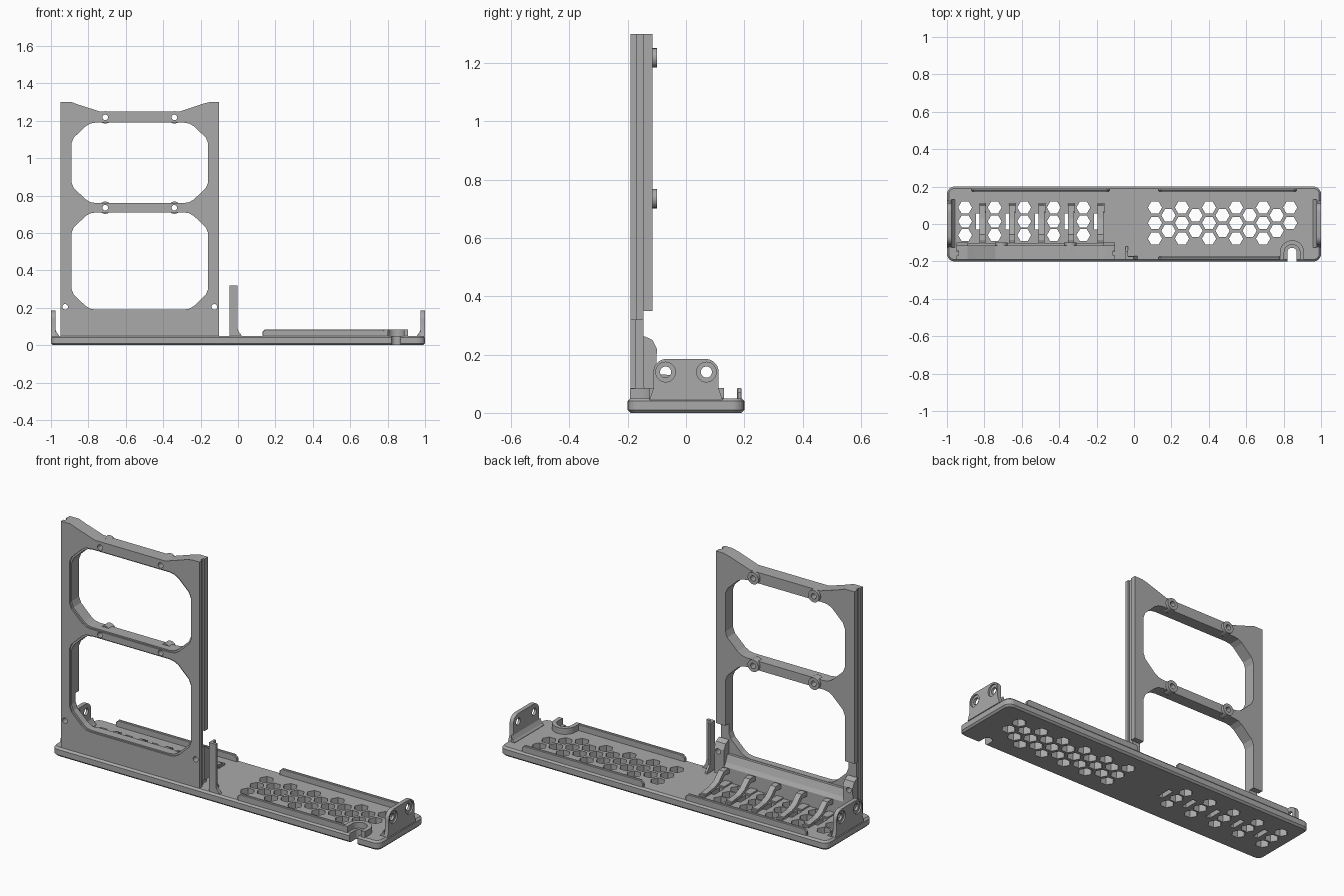
import bpy, bmesh, math
from mathutils import Vector, Matrix

if "Cube" in bpy.data.objects:
    bpy.data.objects.remove(bpy.data.objects["Cube"])

GREY = (0.40, 0.40, 0.40, 1)
grey = bpy.data.materials.new("matte grey")
grey.use_nodes = True
grey.diffuse_color = GREY
grey.node_tree.nodes["Principled BSDF"].inputs["Base Color"].default_value = GREY

# Each axis maps a 2D outline (u, v) and a depth d into the model's space
AXES = {"x": lambda u, v, d: (d, u, v),
        "y": lambda u, v, d: (u, d, v),
        "z": lambda u, v, d: (u, v, d)}


def prism(bm, axis, outline, lo, hi):
    place = AXES[axis]
    a = [bm.verts.new(place(u, v, lo)) for u, v in outline]
    b = [bm.verts.new(place(u, v, hi)) for u, v in outline]
    faces = [bm.faces.new(a), bm.faces.new(b)]
    n = len(a)
    for i in range(n):
        j = (i + 1) % n
        faces.append(bm.faces.new((a[i], a[j], b[j], b[i])))
    bmesh.ops.recalc_face_normals(bm, faces=faces)


def make(name, axis, parts, bevel=0):
    """Object from (outline, low, high) prisms along one axis."""
    bm = bmesh.new()
    for outline, lo, hi in parts:
        prism(bm, axis, outline, lo, hi)
    me = bpy.data.meshes.new(name)
    bm.to_mesh(me)
    bm.free()
    me.materials.append(grey)
    ob = bpy.data.objects.new(name, me)
    bpy.context.collection.objects.link(ob)
    if bevel:
        mod = ob.modifiers.new("bevel", "BEVEL")
        mod.width, mod.segments, mod.limit_method = bevel, 1, "ANGLE"
        mod.angle_limit = math.radians(50)
    return ob


def carve(ob, *cutters):
    """Cut the shapes out of the object and discard them."""
    for c in cutters:
        mod = ob.modifiers.new("cut", "BOOLEAN")
        mod.operation, mod.object, mod.solver = "DIFFERENCE", c, "EXACT"
    bpy.context.view_layer.update()
    done = ob.evaluated_get(bpy.context.evaluated_depsgraph_get())
    me = bpy.data.meshes.new_from_object(done)
    ob.modifiers.clear()
    ob.data = me
    for c in cutters:
        bpy.data.objects.remove(c)
    return ob


def smooth(ob):
    bpy.ops.object.select_all(action="DESELECT")
    ob.select_set(True)
    bpy.context.view_layer.objects.active = ob
    bpy.ops.object.shade_smooth_by_angle(angle=math.radians(30))


def ngon(u, v, r, n=24, start=0, sweep=math.tau):
    steps = n if sweep == math.tau else n - 1
    return [(u + r * math.cos(start + sweep * i / steps),
             v + r * math.sin(start + sweep * i / steps)) for i in range(n)]


def rect(u0, u1, v0, v1):
    return [(u0, v0), (u1, v0), (u1, v1), (u0, v1)]


def rounded(u0, u1, v0, v1, r, n=7):
    corners = [(u1 - r, v1 - r), (u0 + r, v1 - r), (u0 + r, v0 + r), (u1 - r, v0 + r)]
    return [p for k, (u, v) in enumerate(corners)
            for p in ngon(u, v, r, n, k * math.pi / 2, math.pi / 2)]


# Base plate with vent holes, clip slots and a cable notch
plate = make("base_plate", "z", [(rounded(-1, 1, -0.2, 0.2, 0.04), 0, 0.05)], 0.01)
vents = []
for col in range(11):
    rows = (0.088, 0.005, -0.078) if col % 2 == 0 else (0.046, -0.036)
    for y in rows[:2] if col == 10 else rows:
        vents.append((ngon(0.112 + 0.0723 * col, y, 0.038, 6), -0.1, 0.1))
clip_x = [-0.83 + 0.158 * i for i in range(5)]
for x in clip_x:
    for y in (0.088, 0.014, -0.06):
        vents.append((ngon(x - 0.073, y, 0.037, 6), -0.1, 0.1))
    vents.append((rect(x - 0.015, x + 0.013, -0.03, 0.056), -0.1, 0.1))
NX, NY = 0.845, -0.152
notch = ngon(NX, NY, 0.025, 12, 0, math.pi) + [(NX - 0.025, -0.3), (NX + 0.025, -0.3)]
carve(plate, make("vent_cutter", "z", vents),
      make("notch_cutter", "z", [(notch, -0.1, 0.2)]))

# Raised collar around the cable notch
collar = (ngon(NX, NY, 0.065, 16, 0, math.pi) + [(NX - 0.065, -0.192), (NX - 0.042, -0.192)]
          + ngon(NX, NY, 0.042, 16, math.pi, -math.pi) + [(NX + 0.042, -0.192), (NX + 0.065, -0.192)])
smooth(make("notch_collar", "z", [(collar, 0.045, 0.083)]))

# Thin upright lips along the long edges
def lip(x0, x1):
    return [(x0, 0.045), (x1, 0.045), (x1, 0.07), (x1 - 0.015, 0.085),
            (x0 + 0.015, 0.085), (x0, 0.07)]


make("rear_lips", "y", [(lip(0.13, 0.87), 0.175, 0.191),
                        (lip(-0.87, -0.13), 0.175, 0.191)], 0.003)
make("front_lip", "y", [(lip(0.13, 0.79), -0.191, -0.175)], 0.003)

# End brackets with two countersunk screw holes each
half = [(0.125, 0.045), (0.122, 0.055), (0.112, 0.085)] + ngon(0.067, 0.14, 0.045, 8, 0, math.pi / 2)
ear = half + [(-y, z) for y, z in reversed(half)]
for side, name in ((1, "left"), (-1, "right")):
    def span(a, b):
        return min(side * a, side * b), max(side * a, side * b)
    bracket = make(name + "_end_bracket", "x", [(ear, *span(0.976, 0.999))])
    holes = [(ngon(y, 0.14, 0.019), *span(0.9, 1.1)) for y in (-0.07, 0.07)]
    sinks = [(ngon(y, 0.14, 0.034), *span(0.99, 1.1)) for y in (-0.07, 0.07)]
    smooth(carve(bracket, make("hole_cutter", "x", holes), make("sink_cutter", "x", sinks)))
    fillet = [(side * x, z) for x, z in ((0.978, 0.045), (0.955, 0.045), (0.956, 0.052),
                                        (0.964, 0.06), (0.978, 0.085))]
    make(name + "_bracket_fillet", "y", [(fillet, -0.125, 0.13)])

# Upright frame with two large windows
XL, XR = -0.948, -0.102
outline = [(XL, 0.045), (XR, 0.045), (XR, 1.3), (-0.15, 1.3), (-0.19, 1.29), (-0.31, 1.25),
           (-0.74, 1.25), (-0.85, 1.285), (-0.89, 1.3), (XL, 1.3)]


def window(z0, z1, grow=0):
    cx, cz, hx, hz = -0.525, (z0 + z1) / 2, 0.365 + grow, (z1 - z0) / 2 + grow
    q = [(hx, hz - 0.11), (hx - 0.012, hz - 0.08), (hx - 0.075, hz - 0.02),
         (hx - 0.1, hz - 0.005), (hx - 0.13, hz)]
    loop = q + [(-x, z) for x, z in reversed(q)]
    loop += [(-x, -z) for x, z in loop]
    return [(cx + x, cz + z) for x, z in loop]


frame = make("upright_frame", "y", [(outline, -0.19, -0.115)])
openings = [window(0.19, 0.71), window(0.76, 1.19)]
boss_at = [(x, z) for x in (-0.71, -0.34) for z in (0.735, 1.218)]
lug_at = [(-0.924, 0.205), (-0.126, 0.205)]
screw = [(ngon(x, z, 0.015, 16), -0.3, 0) for x, z in boss_at + lug_at]
carve(frame,
      make("window_cutter", "y", [(o, -0.3, 0) for o in openings]),
      make("rim_cutter", "y", [(window(0.19, 0.71, 0.007), -0.3, -0.182),
                               (window(0.76, 1.19, 0.007), -0.3, -0.182)]),
      make("screw_cutter", "y", screw),
      make("groove_cutter", "z", [(rect(x - 0.009, x + 0.009, -0.168, -0.145), 0, 2)
                                  for x in (XL, XR)]),
      make("relief_cutter", "y", [(rect(-1, 0, 0, 0.35), -0.145, 0)]))

# Screw bosses behind the cross bars
for x, z in boss_at:
    boss = make("screw_boss", "y", [(ngon(x, z, 0.033), -0.145, -0.099)])
    smooth(carve(boss, make("bore_cutter", "y", [(ngon(x, z, 0.015, 16), -0.3, 0)])))

# Foot rail and corner lugs behind the frame's base
rail = [(-0.147, 0.045), (-0.102, 0.045), (-0.102, 0.13), (-0.115, 0.15),
        (-0.13, 0.188), (-0.147, 0.188)]
make("foot_rail", "x", [(rail, XL + 0.02, XR - 0.02)])
lug = [(-0.147, 0.08), (-0.103, 0.08), (-0.1, 0.22), (-0.115, 0.25), (-0.14, 0.262), (-0.147, 0.262)]
lugs = make("corner_lugs", "x", [(lug, XL, XL + 0.06), (lug, XR - 0.06, XR)])
carve(lugs, make("lug_cutter", "y", [(ngon(x, z, 0.015, 16), -0.3, 0) for x, z in lug_at]))

# Curved spring clips across the slots
top = [(-0.115, 0.122), (-0.085, 0.132), (-0.055, 0.13), (-0.035, 0.113), (-0.01, 0.088),
       (0.03, 0.072), (0.07, 0.068), (0.1, 0.064), (0.115, 0.045)]
under = [(0.085, 0.045), (0.06, 0.054), (0.02, 0.058), (-0.025, 0.075), (-0.06, 0.105), (-0.115, 0.1)]
for x in clip_x:
    make("spring_clip", "x", [(top + under, x + 0.004, x + 0.036)])
    make("clip_foot", "z", [(rect(x - 0.012, x + 0.03, -0.1, -0.035), 0.045, 0.058),
                            (rect(x + 0.003, x + 0.04, 0.06, 0.112), 0.045, 0.06)])

# Slim angled post beside the frame
angle = [(-0.045, -0.19), (-0.002, -0.19), (-0.002, -0.174), (-0.033, -0.174),
         (-0.033, -0.145), (-0.045, -0.145)]
make("corner_post", "z", [(angle, 0.045, 0.32)])
gusset = [(-0.045, 0.045), (0.022, 0.045), (0.018, 0.055), (0.002, 0.075), (-0.005, 0.1), (-0.045, 0.1)]
make("post_gusset", "y", [(gusset, -0.19, -0.172)])
web = [(-0.15, 0.045), (-0.118, 0.045), (-0.122, 0.065), (-0.146, 0.09), (-0.15, 0.09)]
make("post_web", "x", [(web, -0.045, -0.033)])
